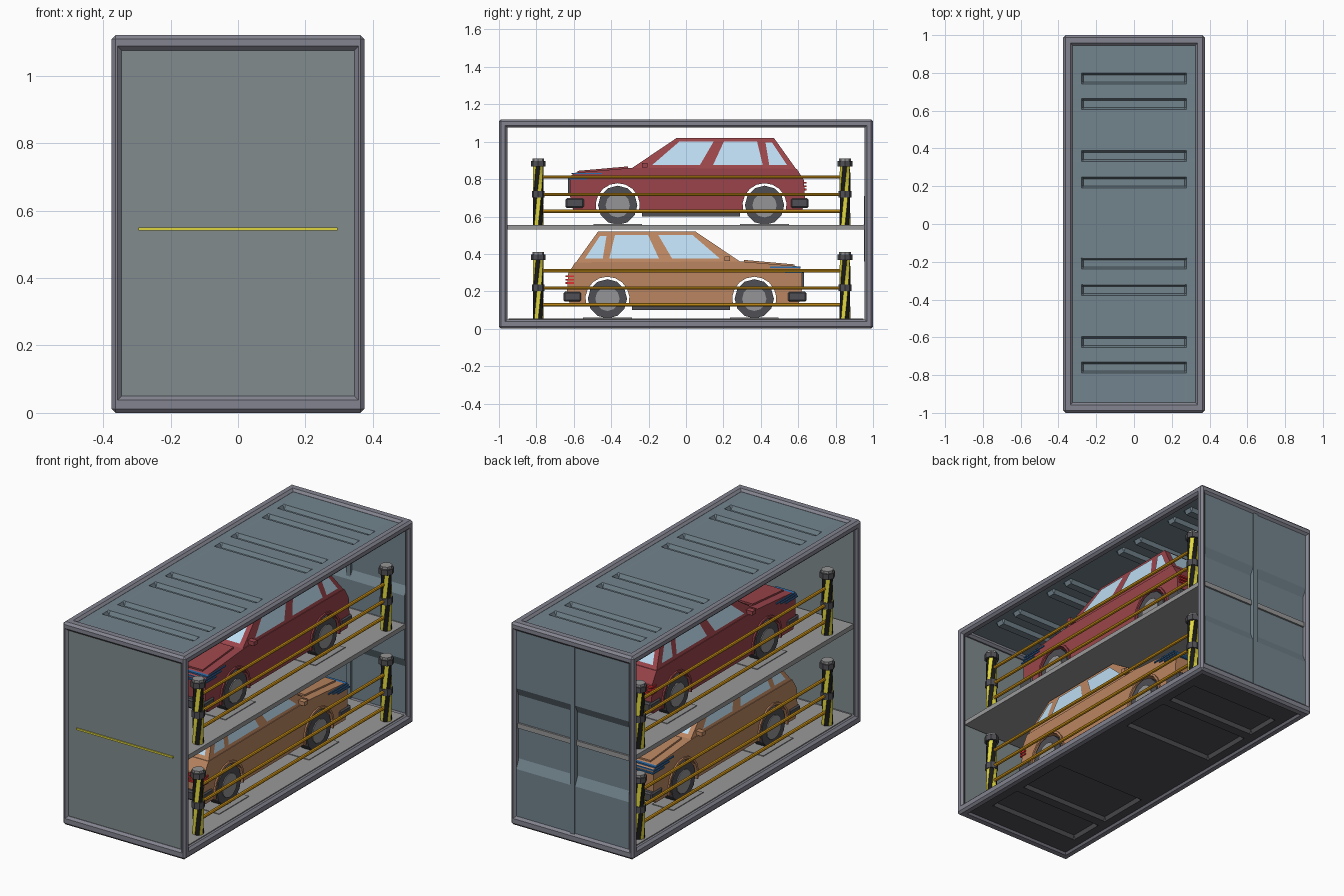
import bpy, bmesh, math
from mathutils import Matrix, Vector

if "Cube" in bpy.data.objects:
    bpy.data.objects.remove(bpy.data.objects["Cube"])

place = Matrix.Identity(4)   # current assembly transform


def mat(name, *c):
    m = bpy.data.materials.new(name)
    m.diffuse_color = (*c, 1)
    m.use_nodes = True
    m.node_tree.nodes["Principled BSDF"].inputs["Base Color"].default_value = m.diffuse_color
    return m


FRAME = mat("frame_grey", .23, .23, .28)
PANEL = mat("panel_blue_grey", .17, .23, .27)
FRONT = mat("front_grey", .22, .26, .27)
DECK = mat("deck_grey", .32, .32, .32)
DARK = mat("dark_grey", .08, .08, .09)
HUB = mat("hub_grey", .3, .3, .31)
BLACK = mat("black", .01, .01, .01)
YELLOW = mat("yellow", .75, .68, .05)
RAIL = mat("rail_orange", .75, .36, .01)
GLASS = mat("glass", .5, .72, .88)
BLUE = mat("blue_lamp", .03, .16, .42)
REDL = mat("red_lamp", .75, .03, .03)
RED = mat("red_paint", .33, .06, .07)
ORANGE = mat("orange_paint", .5, .24, .12)


def finish(name, bm, *mats):
    me = bpy.data.meshes.new(name)
    bm.to_mesh(me)
    bm.free()
    me.transform(place)
    for m in mats:
        me.materials.append(m)
    ob = bpy.data.objects.new(name, me)
    bpy.context.collection.objects.link(ob)
    return ob


def box(name, lo, hi, m, bevel=0):
    lo, hi = Vector(lo), Vector(hi)
    bm = bmesh.new()
    bmesh.ops.create_cube(bm, size=1)
    for v in bm.verts:
        v.co = Vector(a * b for a, b in zip(v.co, hi - lo)) + (lo + hi) / 2
    if bevel:
        bmesh.ops.bevel(bm, geom=bm.edges[:], offset=bevel, segments=1, affect='EDGES')
    return finish(name, bm, m)


def loft(name, a, b, m):
    """Solid between two matching 3D loops."""
    bm = bmesh.new()
    A, B = [[bm.verts.new(p) for p in q] for q in (a, b)]
    n = len(A)
    bm.faces.new(A)
    bm.faces.new(B)
    for i in range(n):
        j = (i + 1) % n
        bm.faces.new((A[i], A[j], B[j], B[i]))
    bmesh.ops.recalc_face_normals(bm, faces=bm.faces)
    return finish(name, bm, m)


def prism(name, pts, x0, x1, m):
    return loft(name, [(x0, y, z) for y, z in pts], [(x1, y, z) for y, z in pts], m)


def cyl(name, r, depth, at, axis, m, n=12):
    bm = bmesh.new()
    rot = {'X': Matrix.Rotation(math.pi / 2, 4, 'Y'), 'Y': Matrix.Rotation(math.pi / 2, 4, 'X'),
           'Z': Matrix.Identity(4)}[axis]
    bmesh.ops.create_cone(bm, cap_ends=True, segments=n, radius1=r, radius2=r, depth=depth,
                          matrix=Matrix.Translation(at) @ rot)
    return finish(name, bm, m)


def glass(name, pts):
    """Single pane nudged outward from the cabin."""
    bm = bmesh.new()
    f = bm.faces.new([bm.verts.new(p) for p in pts])
    f.normal_update()
    if f.normal.dot(f.calc_center_median() - Vector((0, .2, .2))) < 0:
        f.normal_flip()
    f.normal_update()
    bmesh.ops.translate(bm, verts=bm.verts, vec=f.normal * .004)
    return finish(name, bm, GLASS)


def grooved(name, xr, yr, gx, grooves, z, dz, m):
    """Sheet with pressed rectangular grooves (centre, half width)."""
    s = .01
    xs = [-xr, -gx, -gx + s, gx - s, gx, xr]
    ys = [yr[0], yr[1]] + [c + k for c, h in grooves for k in (-h, -h + s, h - s, h)]
    ys.sort()
    bm = bmesh.new()
    low = lambda x, y: abs(x) < gx - s / 2 and any(abs(y - c) < h - s / 2 for c, h in grooves)
    g = [[bm.verts.new((x, y, z + dz * low(x, y))) for y in ys] for x in xs]
    for i in range(len(xs) - 1):
        for j in range(len(ys) - 1):
            bm.faces.new((g[i][j], g[i + 1][j], g[i + 1][j + 1], g[i][j + 1]))
    ob = finish(name, bm, m)
    sol = ob.modifiers.new("thickness", 'SOLIDIFY')
    sol.thickness, sol.offset = .008, 0
    return ob


# Container frame
for s in (-1, 1):
    for z0, z1 in ((0, .05), (1.075, 1.12)):
        a, b = sorted((s * .325, s * .375))
        box("side_rail", (a, -1, z0), (b, 1, z1), FRAME, .012)
        a, b = sorted((s * .945, s))
        box("end_rail", (-.375, a, z0), (.375, b, z1), FRAME, .012)
    for t in (-1, 1):
        a, b = sorted((s * .345, s * .375))
        c, d = sorted((t * .955, t))
        box("corner_post", (a, c, 0), (b, d, 1.12), FRAME, .012)

# Roof, floor and deck
grooved("roof", .335, (-.955, .955), .28,
        [(y, .03) for y in (-.76, -.625, -.35, -.21, .22, .36, .635, .77)], 1.103, -.022, PANEL)
grooved("underside", .335, (-.955, .955), .28,
        [(y, h) for y, h in ((-.72, .1), (-.42, .15), (.42, .15), (.72, .1))], .014, .02, DARK)
box("floor", (-.35, -.95, .04), (.35, .95, .055), DECK)
box("deck", (-.355, -.955, .53), (.355, .955, .555), DECK)

# End walls
box("front_wall", (-.35, -.985, .04), (.35, -.965, 1.085), FRONT)
box("front_light_strip", (-.295, -.991, .54), (.295, -.98, .55), YELLOW)
outer = [(.988, .04), (.988, .31), (.965, .36), (.965, .71), (.988, .755), (.988, 1.09)]
prism("back_wall", outer + [(y - .012, z) for y, z in reversed(outer)], -.35, .35, PANEL)
box("back_door_bar", (-.014, .96, .04), (.014, .992, 1.09), PANEL)
box("back_cross_bar", (-.35, .95, .53), (.35, .975, .557), DECK)


def striped_post(x, y):
    """Twisted octagon with alternating stripes, collars and cap."""
    bm = bmesh.new()
    n, rings = 8, 7
    R = [[bm.verts.new((x + .029 * math.cos(a), y + .029 * math.sin(a), .33 * k / (rings - 1)))
          for a in [2 * math.pi * i / n + k * .2 for i in range(n)]] for k in range(rings)]
    for k in range(rings - 1):
        for i in range(n):
            j = (i + 1) % n
            f = bm.faces.new((R[k][i], R[k][j], R[k + 1][j], R[k + 1][i]))
            f.material_index = i % 2
    finish("striped_post", bm, BLACK, YELLOW)
    cyl("post_collar", .034, .035, (x, y, .163), 'Z', DARK, 8)
    cyl("post_cap", .039, .03, (x, y, .327), 'Z', DARK, 8)
    cyl("post_cap_top", .031, .016, (x, y, .347), 'Z', HUB, 8)


def barriers():
    for x in (-.31, .31):
        for y in (-.79, .85):
            striped_post(x, y)
        for z in (.073, .163, .256):
            cyl("barrier_rail", .009, 1.62, (x, .03, z), 'Y', RAIL, 8)


def arc(c, r, a0, a1, n=10):
    return [(c + r * math.cos(a), .105 + r * math.sin(a))
            for a in [math.radians(a0 + (a1 - a0) * i / n) for i in range(n + 1)]]


AXLES = (-.365, .42)
side = lambda z: .232 - (z - .3) * .28


def car(paint):
    # Lower body with wheel arches
    low = [(-.60, .075)] + arc(AXLES[0], .118, 194.5, -14.5) + arc(AXLES[1], .118, 194.5, -14.5)
    low += [(.62, .075), (.637, .13), (.63, .24), (.592, .3), (-.29, .305), (-.59, .28), (-.622, .26),
            (-.618, .12)]
    prism("car_body", low, -.235, .235, paint)
    # Cabin
    ring = lambda y0, y1, z: [(-side(z), y0, z), (side(z), y0, z), (side(z), y1, z), (-side(z), y1, z)]
    loft("car_cabin", ring(-.295, .588, .3), ring(-.05, .47, .465), paint)
    panes = [[(-.18, .32), (-.035, .445), (.148, .445), (.075, .32)],
             [(.145, .32), (.203, .445), (.38, .445), (.41, .32)],
             [(.445, .32), (.425, .44), (.46, .44), (.54, .32)]]
    for s in (-1, 1):
        for p in panes:
            glass("side_window", [(s * side(z), y, z) for y, z in p])
    for name, y0, y1 in (("windscreen", -.295, -.05), ("rear_window", .588, .47)):
        pts = []
        for t, q in ((.1, (-1, 1)), (.9, (1, -1))):
            z = .3 + .165 * t
            pts += [(k * (side(z) - .025), y0 + (y1 - y0) * t, z) for k in q]
        glass(name, pts)
    # Bonnet panel, grille, bumpers, underbody
    prism("bonnet", [(-.58, .275), (-.31, .298), (-.31, .313), (-.58, .289)], -.19, .19, paint)
    box("grille", (-.12, -.63, .17), (.12, -.6, .245), DARK)
    for y0, y1 in ((-.645, -.545), (.56, .655)):
        box("bumper", (-.242, y0, .09), (.242, y1, .143), DARK, .008)
    box("underbody", (-.19, -.235, .045), (.19, .29, .09), DARK)
    for s in (-1, 1):
        # Slatted lamps
        a, b = sorted((s * .12, s * .241))
        for i in range(3):
            z = .243 + i * .014
            box("headlamp_slat", (a, -.632 + i * .01, z), (b, -.53 + i * .04, z + .007), BLUE)
            z = .185 + i * .018
            box("tail_lamp_slat", (a, .6, z), (s * .225 if s > 0 else b, .643, z + .009), REDL)
        a, b = sorted((s * .22, s * .262))
        box("wing_mirror", (a, -.235, .308), (b, -.205, .33), paint)
        # Wheels and arch trims
        for c in AXLES:
            cyl("wheel", .105, .07, (s * .205, c, .105), 'X', DARK)
            cyl("hub", .065, .02, (s * .235, c, .105), 'X', HUB)
            prism("arch_trim", arc(c, .118, 194.5, -14.5) + arc(c, .13, -14.5, 194.5),
                  s * .225, s * .243, paint)
            a, b = sorted((s * .14, s * .27))
            box("wheel_plate", (a, c - .13, -.002), (b, c + .13, .004), HUB)


# Two storeys: upper car faces forward, lower car faces back
for z, turn, paint in ((.055, math.pi, ORANGE), (.555, 0, RED)):
    place = Matrix.Translation((0, 0, z))
    barriers()
    place = Matrix.Translation((0, 0, z)) @ Matrix.Rotation(turn, 4, 'Z')
    car(paint)
